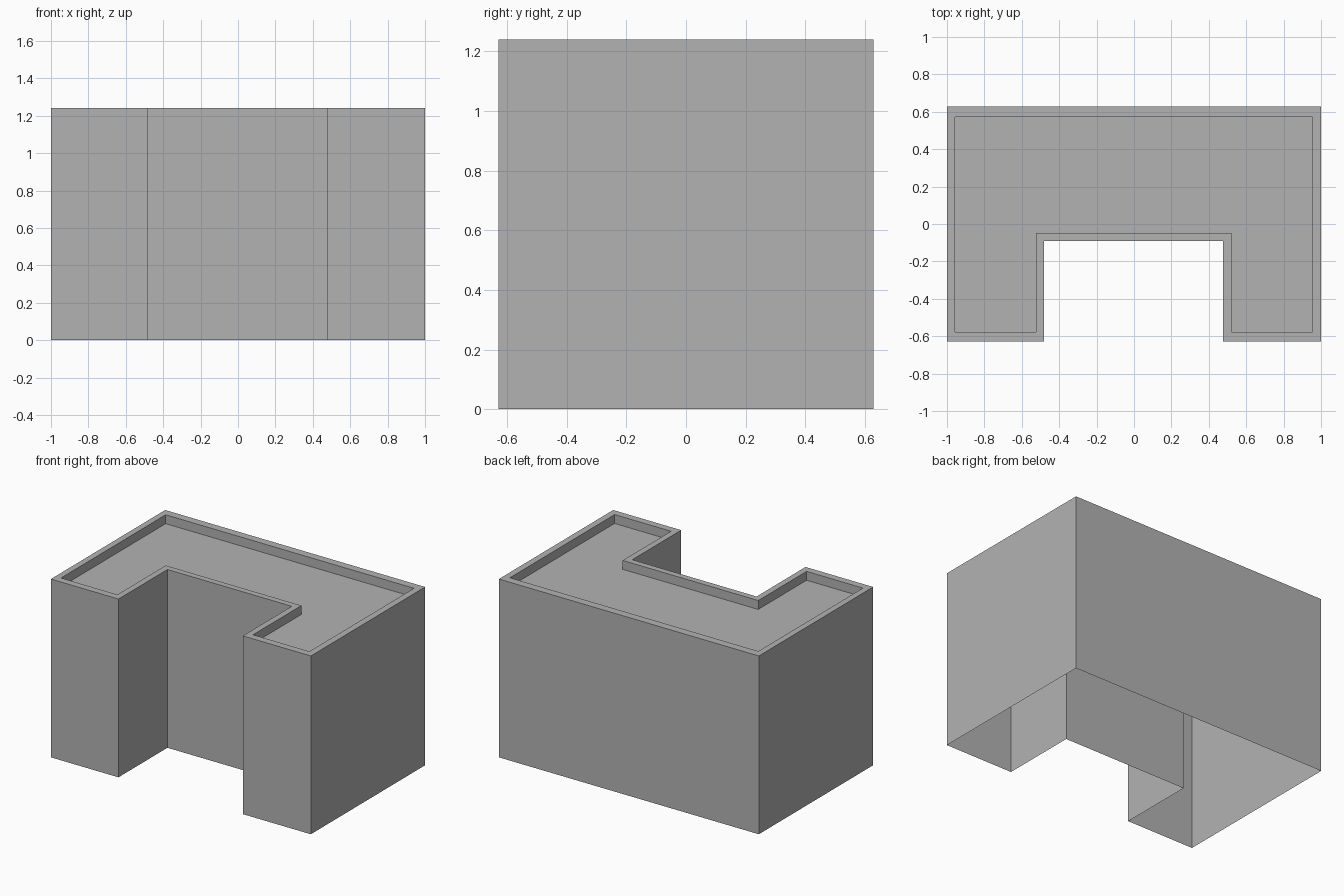
import bpy
import bmesh

cube = bpy.data.objects.get("Cube")
if cube:
    bpy.data.objects.remove(cube, do_unlink=True)

HEIGHT = 1.24
ROOF = 1.178

# One grey for the whole building
grey = bpy.data.materials.new("plain_grey")
grey.use_nodes = True
colour = (0.45, 0.45, 0.45, 1)
grey.diffuse_color = colour
grey.node_tree.nodes["Principled BSDF"].inputs["Base Color"].default_value = colour


def u_outline(left, right, back, front, notch_left, notch_right, notch_y):
    """Counter-clockwise U-shaped plan, open towards the front."""
    return [(left, front), (notch_left, front), (notch_left, notch_y),
            (notch_right, notch_y), (notch_right, front), (right, front),
            (right, back), (left, back)]


outer = u_outline(-1, 1, 0.628, -0.628, -0.48, 0.477, -0.09)
inner = u_outline(-0.957, 0.954, 0.572, -0.578, -0.523, 0.52, -0.047)


def add_part(name, rings, cap=False):
    """Bridge successive (outline, z) rings and optionally fill the last."""
    bm = bmesh.new()
    loops = [[bm.verts.new((x, y, z)) for x, y in plan] for plan, z in rings]
    for a, b in zip(loops, loops[1:]):
        for i in range(len(a)):
            j = (i + 1) % len(a)
            bm.faces.new((a[i], a[j], b[j], b[i]))
    if cap:
        bm.faces.new(loops[-1])
    mesh = bpy.data.meshes.new(name)
    bm.to_mesh(mesh)
    bm.free()
    mesh.materials.append(grey)
    obj = bpy.data.objects.new(name, mesh)
    bpy.context.collection.objects.link(obj)
    return obj


# Outer walls, open underneath
add_part("outer_walls", [(outer, 0), (outer, HEIGHT)])

# Parapet rim and its inner face
add_part("parapet", [(outer, HEIGHT), (inner, HEIGHT), (inner, ROOF)])

# Sunken flat roof
add_part("roof", [(inner, ROOF)], cap=True)
